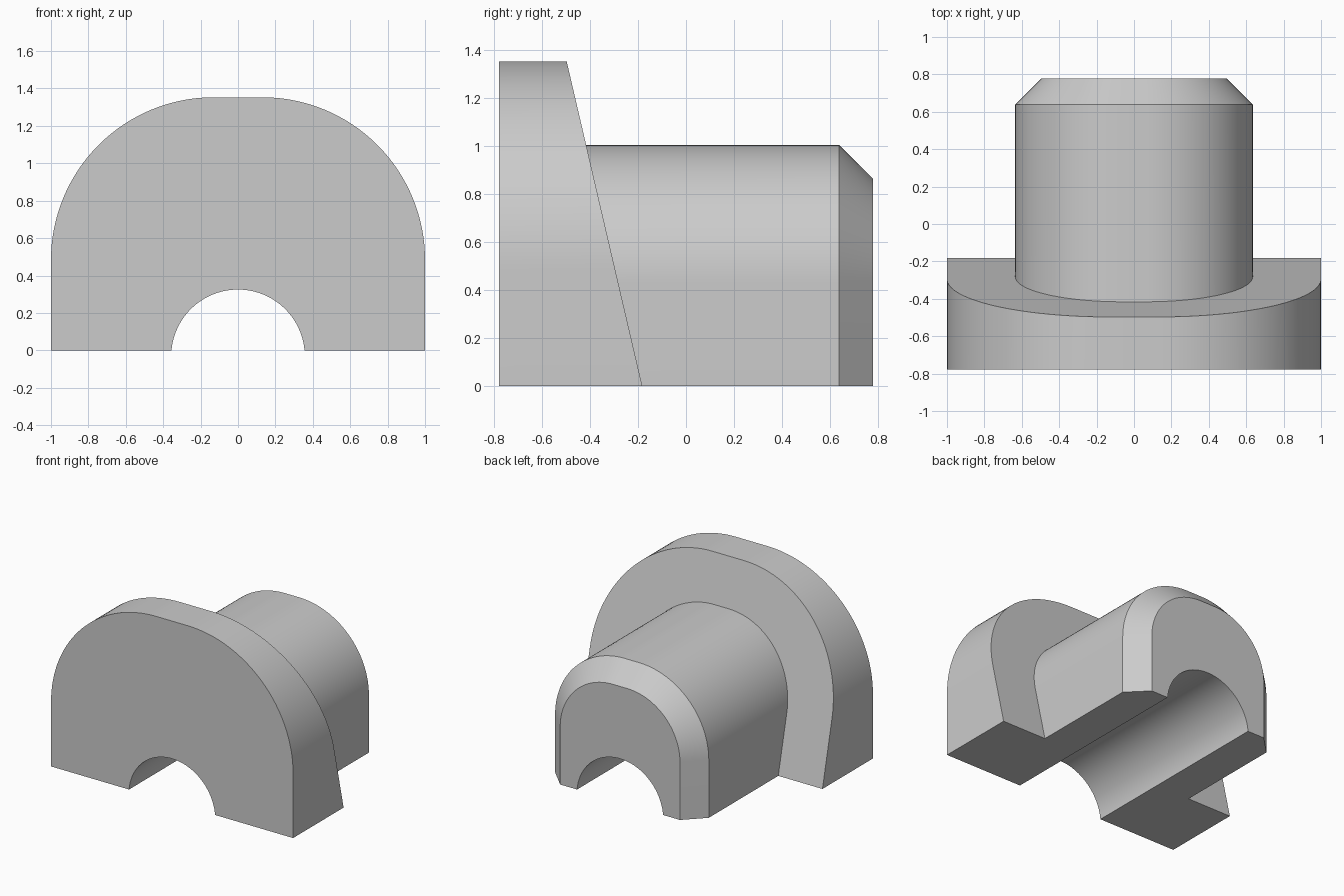
import bpy, bmesh
from math import sin, cos, asin, pi, radians

cube = bpy.data.objects.get("Cube")
if cube:
    bpy.data.objects.remove(cube, do_unlink=True)

STEPS = 32
BORE_R, BORE_Z = 0.357, -0.032  # half-round channel underneath


def arch(radius, flat, arc_z):
    """Outer outline, right foot over the top to left foot."""
    half = [(flat + radius, 0)]
    for i in range(STEPS + 1):
        a = i / STEPS * pi / 2
        half.append((flat + radius * cos(a), arc_z + radius * sin(a)))
    return half + [(-x, z) for x, z in reversed(half)]


def bore():
    """Channel outline, left to right."""
    start = asin(-BORE_Z / BORE_R)
    n = 2 * STEPS
    angles = [pi - start - (pi - 2 * start) * i / n for i in range(n + 1)]
    return [(BORE_R * cos(a), BORE_Z + BORE_R * sin(a)) for a in angles]


def shoulder(z):
    return -0.182 - z * 0.315 / 1.353


metal = bpy.data.materials.new("plain grey")
metal.use_nodes = True
grey = (0.6, 0.6, 0.6, 1)
metal.diffuse_color = grey
metal.node_tree.nodes["Principled BSDF"].inputs["Base Color"].default_value = grey

flange = arch(0.87, 0.13, 0.483)
hub, hub_end = arch(0.575, 0.06, 0.43), arch(0.435, 0.06, 0.43)
channel = bore()
n_out = len(flange)

# Cross-sections from the front face to the chamfered rear end
sections = [
    (flange, lambda z: -0.778),
    (flange, shoulder),
    (hub, shoulder),
    (hub, lambda z: 0.638),
    (hub_end, lambda z: 0.778),
]
bm = bmesh.new()
rings = [[bm.verts.new((x, y(z), z)) for x, z in outline + channel]
         for outline, y in sections]
count = len(rings[0])
for k, (a, b) in enumerate(zip(rings, rings[1:])):
    # The sloped shoulder only joins the two outer outlines
    sides = range(n_out - 1) if k == 1 else range(count)
    for i in sides:
        j = (i + 1) % count
        bm.faces.new((a[i], a[j], b[j], b[i]))
bm.faces.new(rings[0][::-1])
bm.faces.new(rings[-1])
bmesh.ops.remove_doubles(bm, verts=bm.verts, dist=1e-5)
bmesh.ops.recalc_face_normals(bm, faces=bm.faces)

mesh = bpy.data.meshes.new("flanged_half_bushing")
bm.to_mesh(mesh)
bm.free()
mesh.materials.append(metal)
body = bpy.data.objects.new("flanged_half_bushing", mesh)
bpy.context.collection.objects.link(body)
bpy.context.view_layer.objects.active = body
body.select_set(True)
bpy.ops.object.shade_smooth_by_angle(angle=radians(25))
